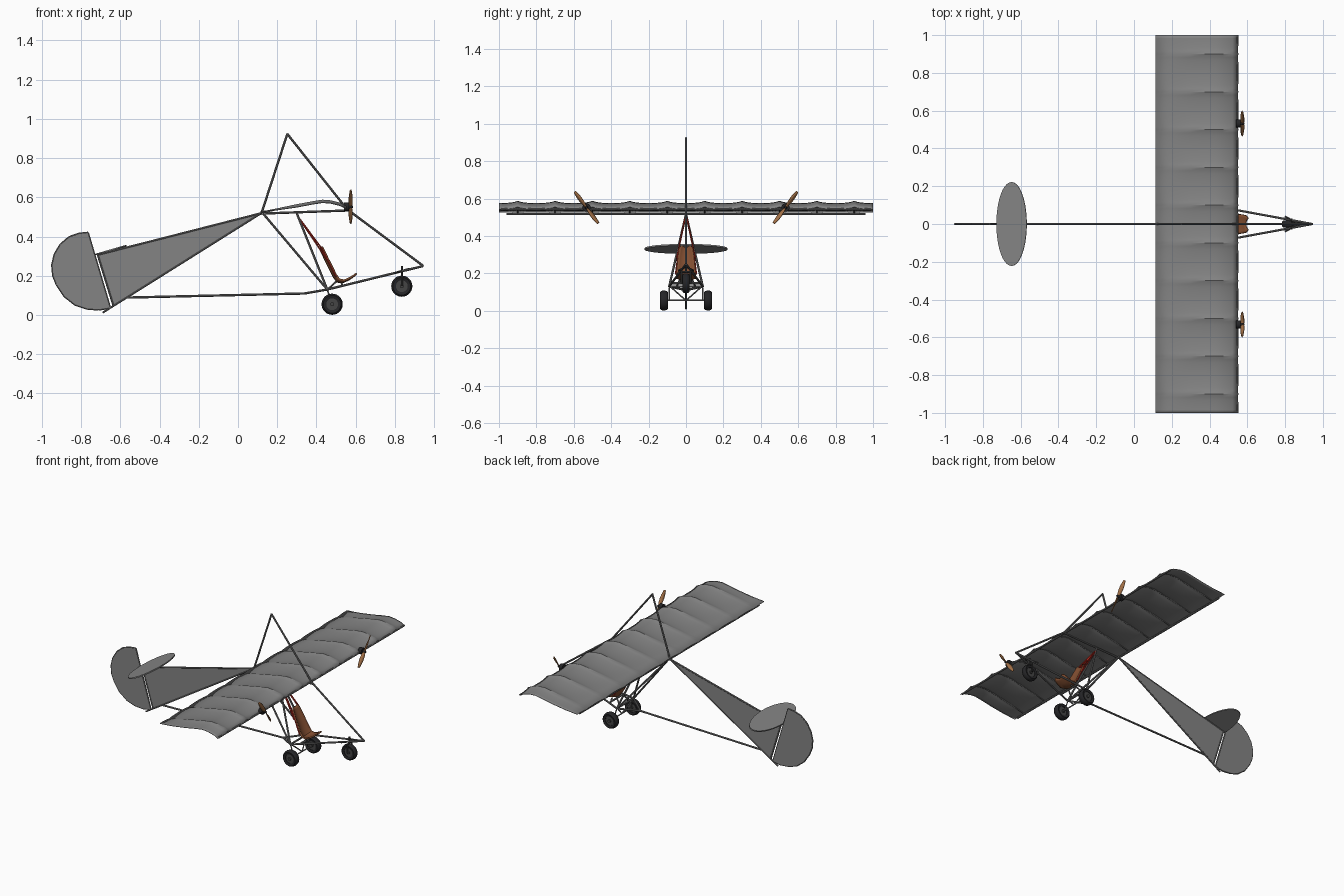
import bpy, bmesh, math
from mathutils import Vector, Matrix

if "Cube" in bpy.data.objects:
    bpy.data.objects.remove(bpy.data.objects["Cube"])

def material(name, r, g, b):
    m = bpy.data.materials.new(name)
    m.diffuse_color = (r, g, b, 1)
    m.use_nodes = True
    m.node_tree.nodes["Principled BSDF"].inputs["Base Color"].default_value = m.diffuse_color
    return m

SAIL = material("sail grey", 0.23, 0.23, 0.23)
TUBE = material("tube grey", 0.17, 0.17, 0.17)
BLACK = material("rubber black", 0.018, 0.018, 0.02)
HUB = material("hub dark grey", 0.06, 0.06, 0.06)
SEAT = material("seat brown", 0.22, 0.075, 0.03)
WOOD = material("propeller wood", 0.38, 0.17, 0.065)
RED = material("strap red", 0.42, 0.02, 0.012)

def finish(name, bm, mat, smooth=True, thick=0):
    bmesh.ops.recalc_face_normals(bm, faces=bm.faces)
    me = bpy.data.meshes.new(name)
    bm.to_mesh(me)
    bm.free()
    me.materials.append(mat)
    ob = bpy.data.objects.new(name, me)
    bpy.context.collection.objects.link(ob)
    if thick:
        s = ob.modifiers.new("thickness", 'SOLIDIFY')
        s.thickness, s.offset = thick, 0
    if smooth:
        bpy.context.view_layer.objects.active = ob
        ob.select_set(True)
        bpy.ops.object.shade_smooth_by_angle(angle=math.radians(35))
        ob.select_set(False)
    return ob

def add_rod(bm, a, b, r, r2=None, n=10):
    a, b = Vector(a), Vector(b)
    d = b - a
    mtx = Matrix.Translation((a + b) / 2) @ d.to_track_quat('Z', 'Y').to_matrix().to_4x4()
    bmesh.ops.create_cone(bm, cap_ends=True, segments=n, radius1=r,
                          radius2=r if r2 is None else r2, depth=d.length, matrix=mtx)

def rods(name, segs, r, mat, n=10):
    bm = bmesh.new()
    for a, b in segs:
        add_rod(bm, a, b, r, n=n)
    return finish(name, bm, mat)

def both(a, b):
    """A segment and its mirror across y = 0."""
    return [(a, b), ((a[0], -a[1], a[2]), (b[0], -b[1], b[2]))]

def plate(name, pts, mat, thick):
    """Flat panel from an outline of 3D points."""
    bm = bmesh.new()
    bm.faces.new([bm.verts.new(p) for p in pts])
    return finish(name, bm, mat, False, thick)

def sheet(name, rows, mat, thick):
    """Grid surface from equal rows of points."""
    bm = bmesh.new()
    vs = [[bm.verts.new(p) for p in row] for row in rows]
    for r0, r1 in zip(vs, vs[1:]):
        for i in range(len(r0) - 1):
            bm.faces.new((r0[i], r0[i + 1], r1[i + 1], r1[i]))
    return finish(name, bm, mat, True, thick)

# Wing: cambered fabric, sagging between ten ribs
PROFILE = [(0.115, 0.522), (0.2, 0.542), (0.3, 0.563), (0.38, 0.578),
           (0.43, 0.586), (0.47, 0.583), (0.52, 0.571), (0.551, 0.555)]
N = 120
rows = []
for i in range(N + 1):
    y = -1 + 2 * i / N
    sag = 0.013 * abs(math.sin(math.pi * (y - 0.1) / 0.2)) ** 0.6
    rows.append([(x, y, z + (0.5 * sag if k == 0 else -sag * min(1, k / 2)))
                 for k, (x, z) in enumerate(PROFILE)])
sheet("wing_fabric", rows, SAIL, 0.004)
ribs = []
for k in range(10):
    y = -0.9 + 0.2 * k
    pts = [(x, y, z - 0.003) for x, z in PROFILE]
    ribs += list(zip(pts, pts[1:]))
rods("wing_ribs", ribs, 0.004, TUBE, 6)
rods("wing_spars", [((0.545, -0.99, 0.543), (0.545, 0.99, 0.543)),
                    ((0.125, -0.96, 0.517), (0.125, 0.96, 0.517))], 0.006, TUBE)

# Central frame: keel, mast, nose strut
rods("keel_and_mast", [((0.115, 0, 0.517), (0.56, 0, 0.533)),
                       ((0.12, 0, 0.52), (0.252, 0, 0.925)),
                       ((0.25, 0, 0.925), (0.555, 0, 0.54)),
                       ((0.555, 0, 0.54), (0.945, 0, 0.25))], 0.006, TUBE)
rods("cabin_frame",
     both((0.13, 0, 0.515), (0.455, 0.09, 0.13)) +
     both((0.30, 0, 0.518), (0.455, 0.09, 0.13)) +
     both((0.945, 0, 0.25), (0.455, 0.09, 0.13)) +
     both((0.34, 0, 0.11), (0.455, 0.09, 0.13)) +
     [((0.455, -0.09, 0.13), (0.455, 0.09, 0.13)),
      ((0.52, -0.075, 0.147), (0.52, 0.075, 0.147))], 0.006, TUBE)
rods("tail_boom", [((-0.565, 0, 0.089), (0.345, 0, 0.11))], 0.006, TUBE)

# Tail fin, its edge tubes and rudder
APEX, TOP, LOW = (0.12, 0, 0.52), (-0.715, 0, 0.307), (-0.635, 0, 0.047)
plate("tail_fin", [APEX, TOP, LOW], SAIL, 0.006)
rods("tail_fin_tubes", [(APEX, TOP), (APEX, (-0.69, 0, 0.012)), (TOP, LOW)], 0.005, TUBE)
rudder = [(-0.765, 0.42), (-0.81, 0.415), (-0.86, 0.398), (-0.905, 0.36), (-0.935, 0.31),
          (-0.948, 0.255), (-0.943, 0.2), (-0.925, 0.155), (-0.885, 0.095), (-0.83, 0.052),
          (-0.77, 0.032), (-0.71, 0.027), (-0.652, 0.037)]
pts = [(x, 0, z) for x, z in rudder]
plate("rudder", pts, SAIL, 0.008)
rods("rudder_rim", list(zip(pts, pts[1:] + pts[:1])), 0.005, TUBE, 8)

# Tailplane: tilted ellipse lying on the fin
tilt = math.radians(16)
ell = []
for i in range(40):
    a = 2 * math.pi * i / 40
    u = 0.083 * math.cos(a)
    ell.append((-0.648 + u * math.cos(tilt), 0.222 * math.sin(a), 0.331 + u * math.sin(tilt)))
plate("tailplane", ell, SAIL, 0.008)

# Wheels: turned tyre and hub
def wheel(name, x, y, z, w):
    n = 28
    tyre = [(0.03, -0.8), (0.045, -1), (0.051, -0.7), (0.054, 0), (0.051, 0.7), (0.045, 1), (0.03, 0.8)]
    bm = bmesh.new()
    rings = []
    for i in range(n):
        a = 2 * math.pi * i / n
        rings.append([bm.verts.new((x + r * math.cos(a), y + w * t, z + r * math.sin(a)))
                      for r, t in tyre])
    for i in range(n):
        p, q = rings[i], rings[(i + 1) % n]
        for k in range(len(tyre)):
            j = (k + 1) % len(tyre)
            bm.faces.new((p[k], p[j], q[j], q[k]))
    finish(name + "_tyre", bm, BLACK)
    bm = bmesh.new()
    add_rod(bm, (x, y - w * 0.6, z), (x, y + w * 0.6, z), 0.031, n=24)
    add_rod(bm, (x, y - w * 1.05, z), (x, y + w * 1.05, z), 0.01, n=12)
    finish(name + "_hub", bm, HUB)

wheel("left_wheel", 0.48, -0.118, 0.055, 0.021)
wheel("right_wheel", 0.48, 0.118, 0.055, 0.021)
wheel("nose_wheel", 0.835, 0, 0.147, 0.018)
rods("rear_axle", [((0.48, -0.12, 0.055), (0.48, 0.12, 0.055))] +
     both((0.455, 0.088, 0.13), (0.48, 0.09, 0.055)) +
     both((0.455, 0.085, 0.13), (0.48, 0, 0.055)), 0.004, TUBE, 8)

# Nose fork and foot bar
rods("nose_fork", both((0.835, 0.024, 0.147), (0.835, 0.024, 0.208)) +
     [((0.835, -0.026, 0.208), (0.835, 0.026, 0.208)),
      ((0.835, 0, 0.208), (0.835, 0, 0.25)),
      ((0.80, -0.04, 0.215), (0.87, -0.0, 0.235)),
      ((0.80, 0.04, 0.215), (0.87, 0.0, 0.235))], 0.005, HUB, 8)

# Seat: curved shell with hanging straps
path = [(0.418, 0.338, 0.022), (0.424, 0.325, 0.036), (0.445, 0.28, 0.043), (0.468, 0.235, 0.047),
        (0.487, 0.195, 0.051), (0.505, 0.17, 0.053), (0.53, 0.165, 0.053),
        (0.56, 0.178, 0.05), (0.582, 0.192, 0.045), (0.592, 0.2, 0.03)]
rows = []
for x, z, hw in path:
    rows.append([(x + 0.012 * t * t, hw * t, z + 0.012 * t * t)
                 for t in (-1, -0.75, -0.4, 0, 0.4, 0.75, 1)])
sheet("seat", rows, SEAT, 0.009)
rods("seat_straps", both((0.30, 0.002, 0.51), (0.43, 0.038, 0.335)) +
     both((0.30, 0.002, 0.51), (0.455, 0.05, 0.28)) +
     both((0.43, 0.038, 0.335), (0.50, 0.056, 0.195)), 0.004, RED, 6)
rods("seat_support", both((0.53, 0.03, 0.16), (0.53, 0.045, 0.147)) +
     both((0.5, 0.03, 0.17), (0.457, 0.05, 0.13)), 0.005, TUBE, 8)

# Motors and twisted propellers, mirrored left and right
for side, s in (("left", -1), ("right", 1)):
    y, z = 0.532 * s, 0.552
    bm = bmesh.new()
    add_rod(bm, (0.54, y, z), (0.565, y, z), 0.022, n=16)
    add_rod(bm, (0.565, y, z), (0.586, y, z), 0.009, 0.005, n=12)
    finish(side + "_motor", bm, BLACK)
    ang = math.atan2(0.085, 0.063)
    rows = []
    for i in range(-10, 11):
        t = i / 10
        c = 0.006 + 0.007 * math.sin(math.pi * min(1, abs(t) * 0.95 + 0.05))
        tw = math.radians(60 - 35 * abs(t)) * (1 if t >= 0 else -1)
        if i == 0:
            tw = math.pi / 2
            c = 0.006
        elif t < 0:
            tw += math.pi
        row = []
        for e in (-1, 0, 1):
            u, v = 0.106 * t, c * e * math.cos(tw)
            row.append((0.574 + c * e * math.sin(tw),
                        y + s * (u * math.cos(ang) - v * math.sin(ang)),
                        z + u * math.sin(ang) + v * math.cos(ang)))
        rows.append(row)
    sheet(side + "_propeller", rows, WOOD, 0.005)
